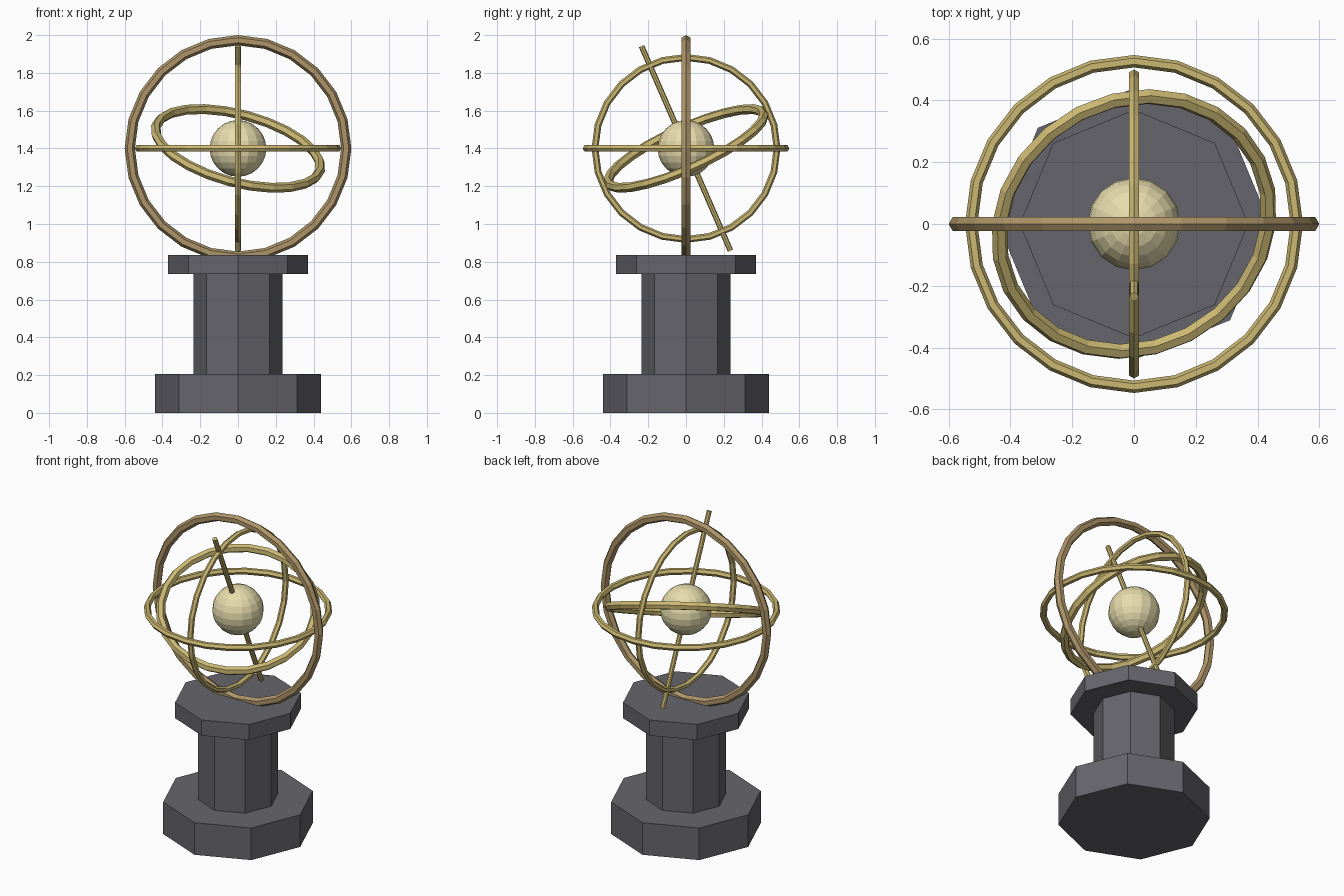
import bpy
from math import radians

if "Cube" in bpy.data.objects:
    bpy.data.objects.remove(bpy.data.objects["Cube"])

CENTRE = (0, 0, 1.4)


def material(name, rgb):
    m = bpy.data.materials.new(name)
    m.diffuse_color = (*rgb, 1)
    m.use_nodes = True
    m.node_tree.nodes["Principled BSDF"].inputs["Base Color"].default_value = m.diffuse_color
    return m


stone = material("dark_stone", (0.13, 0.13, 0.15))
bronze = material("bronze", (0.42, 0.30, 0.14))
brass = material("brass", (0.60, 0.48, 0.17))
pale = material("pale_gold", (0.80, 0.72, 0.42))


def finish(name, mat):
    ob = bpy.context.object
    ob.name = name
    ob.data.materials.append(mat)
    return ob


def slab(name, radius, z0, z1):
    bpy.ops.mesh.primitive_cylinder_add(
        vertices=8, radius=radius, depth=z1 - z0, location=(0, 0, (z0 + z1) / 2))
    return finish(name, stone)


def ring(name, major, minor, mat, rot=(0, 0, 0)):
    bpy.ops.mesh.primitive_torus_add(
        major_radius=major, minor_radius=minor, major_segments=24, minor_segments=6,
        location=CENTRE, rotation=[radians(a) for a in rot])
    return finish(name, mat)


# Octagonal pedestal
slab("pedestal_base", 0.44, 0.0, 0.205)
slab("pedestal_column", 0.235, 0.205, 0.735)
slab("pedestal_cap", 0.37, 0.735, 0.835)

# Nested rings
ring("meridian_ring", 0.573, 0.027, bronze, (90, 0, 0))
ring("horizon_ring", 0.527, 0.02, brass)
ring("cross_ring", 0.482, 0.018, brass, (0, 90, 0))
ring("ecliptic_ring", 0.45, 0.026, brass, (23.5, 15, 0))

# Tilted axis rod
bpy.ops.mesh.primitive_cylinder_add(
    vertices=8, radius=0.015, depth=1.18, location=CENTRE, rotation=(radians(23.5), 0, 0))
finish("axis_rod", brass)

# Central globe
bpy.ops.mesh.primitive_uv_sphere_add(segments=16, ring_count=12, radius=0.15, location=CENTRE)
finish("globe", pale)
